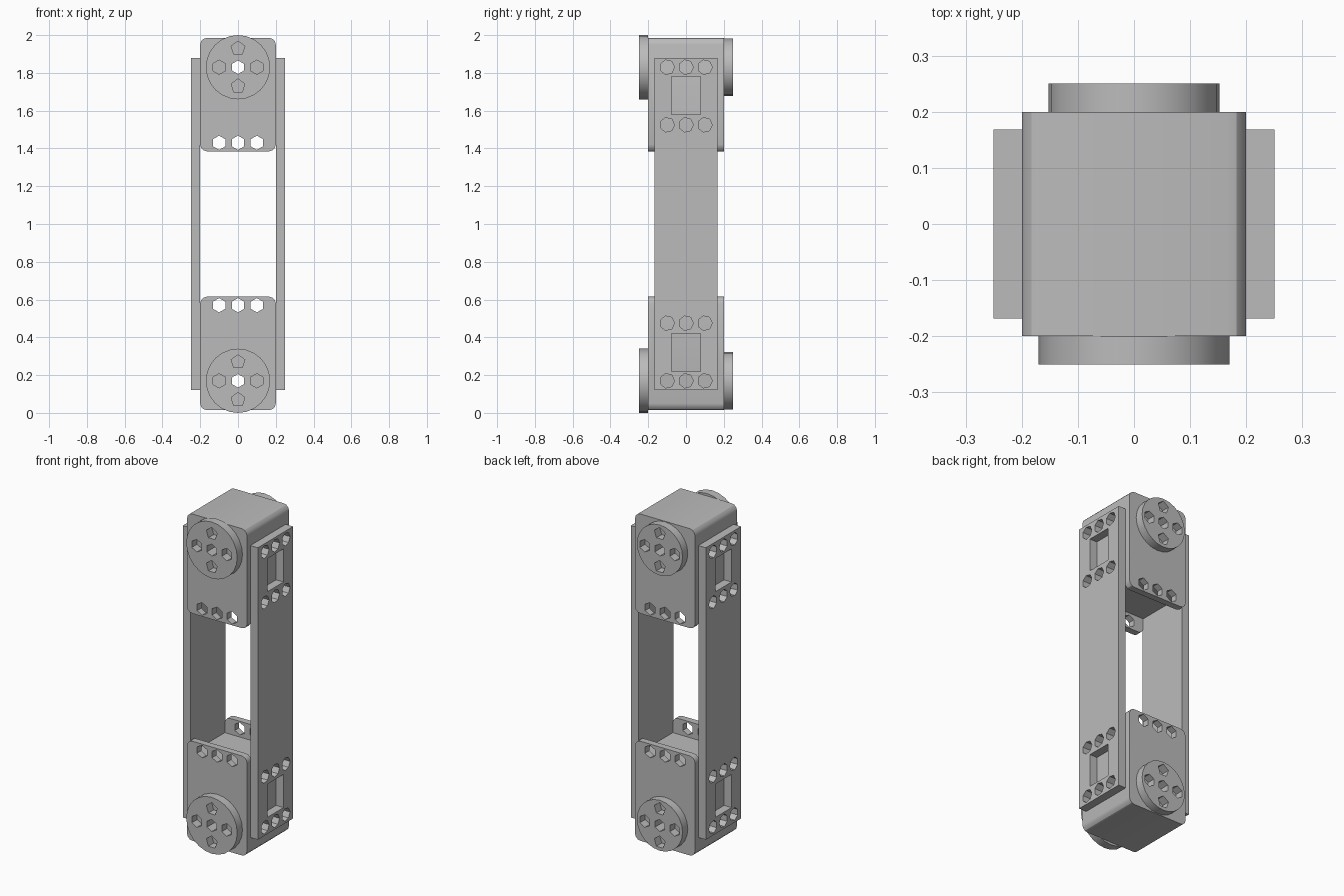
import bpy, bmesh, math
from mathutils import Matrix, Vector

cube = bpy.data.objects.get("Cube")
if cube:
    bpy.data.objects.remove(cube, do_unlink=True)

# Single grey finish
grey = bpy.data.materials.new("plain_grey")
grey.use_nodes = True
grey.diffuse_color = (0.5, 0.5, 0.5, 1)
grey.node_tree.nodes["Principled BSDF"].inputs["Base Color"].default_value = (0.5, 0.5, 0.5, 1)


def add_box(bm, lo, hi):
    lo, hi = Vector(lo), Vector(hi)
    m = Matrix.Translation((lo + hi) / 2) @ Matrix.Diagonal((*(hi - lo), 1))
    bmesh.ops.create_cube(bm, size=1, matrix=m)


def add_cylinder(bm, centre, radius, length, axis, sides):
    turn = Matrix.Rotation(math.pi / 2, 4, 'X' if axis == 'Y' else 'Y')
    bmesh.ops.create_cone(bm, cap_ends=True, segments=sides, radius1=radius, radius2=radius,
                          depth=length, matrix=Matrix.Translation(centre) @ turn)


def to_object(bm, name):
    bmesh.ops.recalc_face_normals(bm, faces=bm.faces)
    mesh = bpy.data.meshes.new(name)
    bm.to_mesh(mesh)
    bm.free()
    mesh.materials.append(grey)
    obj = bpy.data.objects.new(name, mesh)
    bpy.context.collection.objects.link(obj)
    return obj


def activate(obj):
    bpy.ops.object.select_all(action='DESELECT')
    obj.select_set(True)
    bpy.context.view_layer.objects.active = obj


def cut(obj, cutter_bm):
    cutter = to_object(cutter_bm, "cutter")
    cutter.hide_render = True
    mod = obj.modifiers.new("cut", 'BOOLEAN')
    mod.operation, mod.solver, mod.object = 'DIFFERENCE', 'EXACT', cutter
    activate(obj)
    bpy.ops.object.modifier_apply(modifier=mod.name)
    bpy.data.objects.remove(cutter, do_unlink=True)


def finish(obj):
    activate(obj)
    bpy.ops.object.shade_smooth_by_angle(angle=math.radians(30))


ROW = (-0.1, 0, 0.1)

for label, up in (("upper", 1), ("lower", -1)):
    def z(height):
        return 1 + up * (height - 1)

    hub = z(1.83)

    # Motor housing with rounded long edges
    bm = bmesh.new()
    add_box(bm, (-0.2, -0.2, min(z(1.385), z(1.985))), (0.2, 0.2, max(z(1.385), z(1.985))))
    long_edges = [e for e in bm.edges if abs(e.verts[0].co.y - e.verts[1].co.y) > 0.3]
    bmesh.ops.bevel(bm, geom=long_edges, offset=0.035, segments=3, profile=0.5, affect='EDGES')
    housing = to_object(bm, label + "_housing")

    # Slot that leaves a front and a back flange
    bm = bmesh.new()
    add_box(bm, (-0.3, -0.16, min(z(1.3), z(1.48))), (0.3, 0.16, max(z(1.3), z(1.48))))
    cut(housing, bm)

    # Flange holes and shaft bore
    bm = bmesh.new()
    for x in ROW:
        add_cylinder(bm, (x, 0, z(1.43)), 0.038, 0.8, 'Y', 6)
    add_cylinder(bm, (0, 0, hub), 0.036, 0.8, 'Y', 6)
    cut(housing, bm)
    finish(housing)

    # Horn discs with bolt holes
    for side, y, radius in (("front", -0.225, 0.17), ("back", 0.225, 0.152)):
        bm = bmesh.new()
        add_cylinder(bm, (0, y, hub), radius, 0.05, 'Y', 24)
        disc = to_object(bm, f"{label}_{side}_disc")
        bm = bmesh.new()
        add_cylinder(bm, (0, y, hub), 0.036, 0.2, 'Y', 6)
        for dx, dz in ((0.1, 0), (-0.1, 0), (0, 0.1), (0, -0.1)):
            add_cylinder(bm, (dx, y, hub + dz), 0.038, 0.2, 'Y', 5 if dz else 6)
        cut(disc, bm)
        finish(disc)

# Side plates with bolt holes and windows at both ends
for label, s in (("left", 1), ("right", -1)):
    x = s * 0.225
    bm = bmesh.new()
    add_box(bm, (x - 0.025, -0.168, 0.12), (x + 0.025, 0.168, 1.88))
    plate = to_object(bm, label + "_side_plate")
    bm = bmesh.new()
    for up in (1, -1):
        for height in (0.83, 0.525):
            for y in ROW:
                add_cylinder(bm, (x, y, 1 + up * height), 0.039, 0.2, 'X', 7)
        mid = 1 + up * 0.68
        add_box(bm, (x - 0.1, -0.077, mid - 0.1), (x + 0.1, 0.077, mid + 0.1))
    cut(plate, bm)
    finish(plate)
